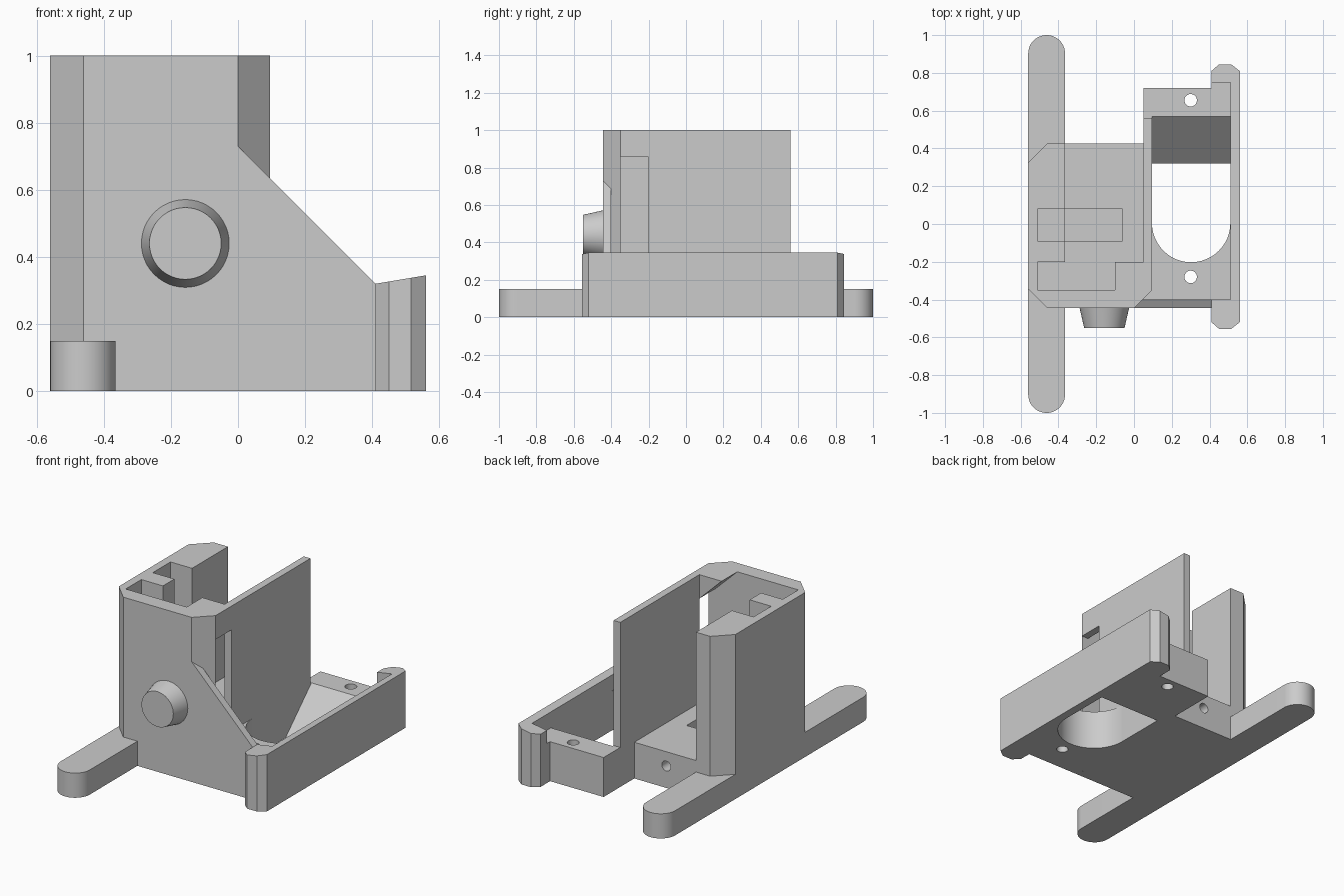
import bpy
import bmesh
import math
from mathutils import Vector

default = bpy.data.objects.get("Cube")
if default:
    bpy.data.objects.remove(default, do_unlink=True)

grey = bpy.data.materials.new("plain_grey")
grey.use_nodes = True
grey.diffuse_color = (0.6, 0.6, 0.6, 1)
grey.node_tree.nodes["Principled BSDF"].inputs["Base Color"].default_value = (0.6, 0.6, 0.6, 1)

# How a profile point (a, b) and a depth d map to space for each extrusion axis
AXES = {
    "z": lambda a, b, d: Vector((a, b, d)),
    "y": lambda a, b, d: Vector((a, d, b)),
    "x": lambda a, b, d: Vector((d, a, b)),
}


def loft(name, near, far):
    """Solid between two matching rings of points."""
    bm = bmesh.new()
    lo = [bm.verts.new(p) for p in near]
    hi = [bm.verts.new(p) for p in far]
    bm.faces.new(lo)
    bm.faces.new(hi)
    for i in range(len(lo)):
        j = (i + 1) % len(lo)
        bm.faces.new((lo[i], lo[j], hi[j], hi[i]))
    bmesh.ops.recalc_face_normals(bm, faces=bm.faces[:])
    mesh = bpy.data.meshes.new(name)
    bm.to_mesh(mesh)
    bm.free()
    mesh.materials.append(grey)
    obj = bpy.data.objects.new(name, mesh)
    bpy.context.collection.objects.link(obj)
    return obj


def prism(name, profile, start, end, axis="z"):
    put = AXES[axis]
    return loft(name, [put(a, b, start) for a, b in profile],
                [put(a, b, end) for a, b in profile])


def rect(a0, a1, b0, b1):
    return [(a0, b0), (a1, b0), (a1, b1), (a0, b1)]


def arc(cx, cy, r, start, end, steps=24):
    angles = [math.radians(start + (end - start) * i / steps) for i in range(steps + 1)]
    return [(cx + r * math.cos(t), cy + r * math.sin(t)) for t in angles]


def circle(cx, cy, r, steps=48):
    return arc(cx, cy, r, 0, 360, steps)[:-1]


def select(obj):
    bpy.ops.object.select_all(action="DESELECT")
    obj.select_set(True)
    bpy.context.view_layer.objects.active = obj


def cut(target, cutter):
    """Subtract the cutter for good and throw it away."""
    mod = target.modifiers.new("cut", "BOOLEAN")
    mod.operation = "DIFFERENCE"
    mod.solver = "EXACT"
    mod.object = cutter
    select(target)
    bpy.ops.object.modifier_apply(modifier=mod.name)
    bpy.data.objects.remove(cutter, do_unlink=True)


# Long rounded foot
foot_r = 0.0975
foot_x = -0.4625
foot = prism("foot", arc(foot_x, 1 - foot_r, foot_r, 0, 180)
             + arc(foot_x, foot_r - 1, foot_r, 180, 360), 0, 0.15)

# Tower: slotted pillar, front wall and thin side wall in one outline
tower = prism("tower", [
    (-0.46, -0.445), (0, -0.445), (0.095, -0.35), (0.095, 0.56), (0.05, 0.56),
    (0.05, -0.2), (-0.1, -0.2), (-0.1, -0.35), (-0.51, -0.35), (-0.51, -0.2),
    (-0.365, -0.2), (-0.365, -0.09), (-0.51, -0.09), (-0.51, 0.08),
    (-0.365, 0.08), (-0.365, 0.425), (-0.46, 0.425), (-0.56, 0.325),
    (-0.56, -0.345)], 0, 1)
# Side window with a sloping roof
cut(tower, prism("window_cutter", [
    (-0.12, 0.22), (0.2, 0.22), (0.2, 0.855), (0.05, 0.855), (-0.1, 1.0),
    (-0.12, 1.02)], -0.35, -0.2, "y"))

# Tower floor with a nut slot and a bolt hole
tower_floor = prism("tower_floor", [
    (-0.52, -0.36), (0.07, -0.36), (0.07, 0.425), (-0.4, 0.425),
    (-0.4, 0.1), (-0.52, 0.1)], 0, 0.22)
cut(tower_floor, prism("slot_cutter", rect(-0.51, -0.06, -0.09, 0.08), 0.08, 0.5))
cut(tower_floor, prism("bolt_cutter", circle(-0.165, 0.133, 0.03), 0.0, 0.5, "y"))

# Tray floor with ramp, round-ended opening and screw holes
tray_floor = prism("tray_floor", [
    (0.05, -0.42), (0.53, -0.42), (0.53, 0.78), (0.41, 0.78), (0.41, 0.72),
    (0.05, 0.72)], 0, 0.24)
cut(tray_floor, prism("opening_cutter", arc(0.3025, 0.005, 0.2075, 180, 360)
                      + [(0.51, 0.25), (0.095, 0.25)], -0.1, 0.5))
cut(tray_floor, prism("ramp_cutter", [
    (0.2, -0.01), (0.31, -0.01), (0.58, 0.25), (0.2, 0.25)], 0.095, 0.51, "x"))
for y in (-0.28, 0.655):
    cut(tray_floor, prism("screw_cutter", circle(0.3, y, 0.033), -0.1, 0.5))

# Side rail with hooked, chamfered ends; its top leans inward
rail = prism("side_rail", [
    (0.41, -0.52), (0.45, -0.555), (0.515, -0.555), (0.56, -0.52),
    (0.56, 0.81), (0.515, 0.845), (0.45, 0.845), (0.41, 0.81), (0.41, 0.75),
    (0.51, 0.75), (0.51, -0.4), (0.41, -0.4)], 0, 0.345)
for v in rail.data.vertices:
    if v.co.z > 0.1:
        v.co.z -= (0.56 - v.co.x) / 6

# Sloping front brace
brace = prism("front_brace", [
    (-0.05, 0), (0.45, 0), (0.45, 0.31), (0.41, 0.32), (0, 0.73),
    (-0.05, 0.73)], -0.445, -0.4, "y")

# Tapered knob on the front wall
knob = loft("front_knob", [(x, -0.44, z) for x, z in circle(-0.157, 0.44, 0.132)],
            [(x, -0.55, z) for x, z in circle(-0.157, 0.44, 0.107)])

for part in (foot, tower_floor, tray_floor, knob):
    select(part)
    bpy.ops.object.shade_smooth_by_angle(angle=math.radians(30))
